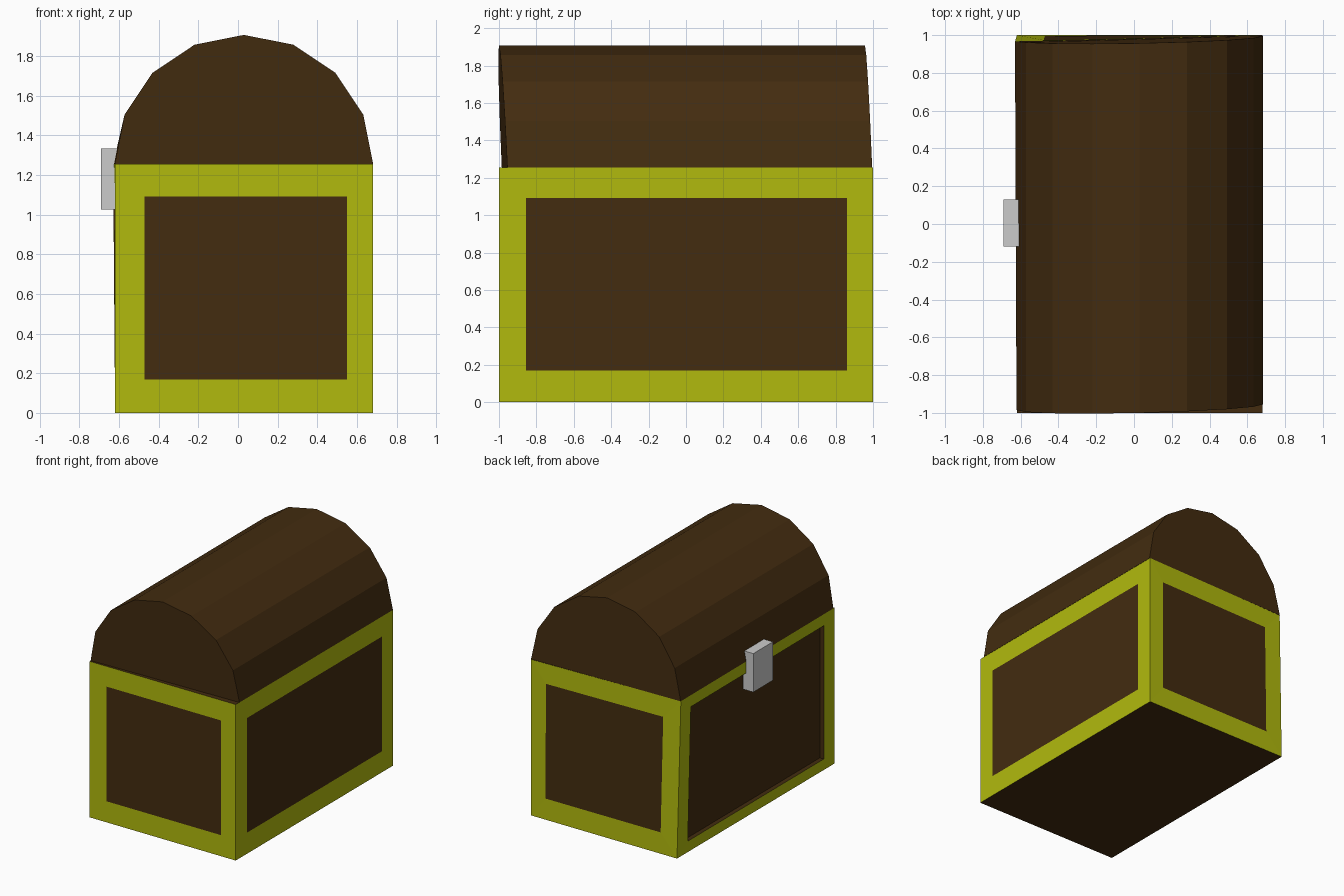
import bpy, bmesh, math
from mathutils import Vector

if "Cube" in bpy.data.objects:
    bpy.data.objects.remove(bpy.data.objects["Cube"])


def material(name, color):
    m = bpy.data.materials.new(name)
    m.diffuse_color = color
    m.use_nodes = True
    m.node_tree.nodes["Principled BSDF"].inputs["Base Color"].default_value = m.diffuse_color
    return m


wood = material("wood", (0.056, 0.025, 0.005, 1))
trim = material("trim", (0.44, 0.49, 0.004, 1))


def finish(bm, name, mats=()):
    bmesh.ops.remove_doubles(bm, verts=bm.verts, dist=0.0005)
    bmesh.ops.recalc_face_normals(bm, faces=bm.faces)
    me = bpy.data.meshes.new(name)
    bm.to_mesh(me)
    bm.free()
    for m in mats:
        me.materials.append(m)
    ob = bpy.data.objects.new(name, me)
    bpy.context.collection.objects.link(ob)
    return ob


def add_face(bm, pts, mat=0):
    bm.faces.new([bm.verts.new(p) for p in pts]).material_index = mat


def framed_side(bm, a, b, c, d, us, vs, depth=0.0):
    """Trim frame around a wooden panel; a-b bottom edge, d-c top edge."""
    outer = [Vector(p) for p in (a, b, c, d)]
    a, b, c, d = outer
    inner = [a.lerp(b, u).lerp(d.lerp(c, u), v) for u, v in
             ((us[0], vs[0]), (us[1], vs[0]), (us[1], vs[1]), (us[0], vs[1]))]
    for i in range(4):
        j = (i + 1) % 4
        add_face(bm, (outer[i], outer[j], inner[j], inner[i]), 1)
    if depth:
        push = -(b - a).cross(d - a).normalized() * depth
        sunk = [p + push for p in inner]
        for i in range(4):
            j = (i + 1) % 4
            add_face(bm, (inner[i], inner[j], sunk[j], sunk[i]))
        inner = sunk
    add_face(bm, inner)


# chest body: slightly crooked box, corners counter-clockwise from front left
H = 1.255
low = [(-0.62, -1, 0), (0.68, -1, 0), (0.68, 1, 0), (-0.62, 1, 0)]
top = [(-0.62, -1, H), (0.68, -1, H), (0.68, 1, H), (-0.63, 0.965, H)]
panels = [((0.115, 0.9), (0.135, 0.87), 0),        # front
          ((0.0725, 0.93), (0.135, 0.87), 0),      # right
          ((0.1, 0.885), (0.135, 0.87), 0),        # back
          ((0.067, 0.933), (0.07, 0.925), 0.035)]  # left, recessed
bm = bmesh.new()
for i, (us, vs, depth) in enumerate(panels):
    j = (i + 1) % 4
    framed_side(bm, low[i], low[j], top[j], top[i], us, vs, depth)
add_face(bm, low[::-1])
add_face(bm, top)
finish(bm, "chest_body", (wood, trim))

# barrel lid: half of a 16-sided cylinder with slightly slanted ends
R, CX, N = 0.652, 0.03, 8
front, back = [], []
for k in range(N + 1):
    t = math.pi * k / N
    x, z = R * math.cos(t), R * math.sin(t)
    front.append((CX + x, -0.97 + 0.023 * x - 0.046 * z, H + z))
    back.append((CX + x, 0.983 + 0.019 * x - 0.04 * z, H + z))
back[-1] = (-0.63, 0.967, H)
bm = bmesh.new()
for k in range(N):
    add_face(bm, (front[k], front[k + 1], back[k + 1], back[k]))
add_face(bm, (front[0], back[0], back[-1], front[-1]))
add_face(bm, front)
add_face(bm, back[::-1])
finish(bm, "lid", (wood,))

# latch plate over the seam on the left side
bm = bmesh.new()
bmesh.ops.create_cube(bm, size=1)
for v in bm.verts:
    v.co = (-0.645 + v.co.x * 0.09, 0.005 + v.co.y * 0.25, 1.18 + v.co.z * 0.31)
finish(bm, "latch")
